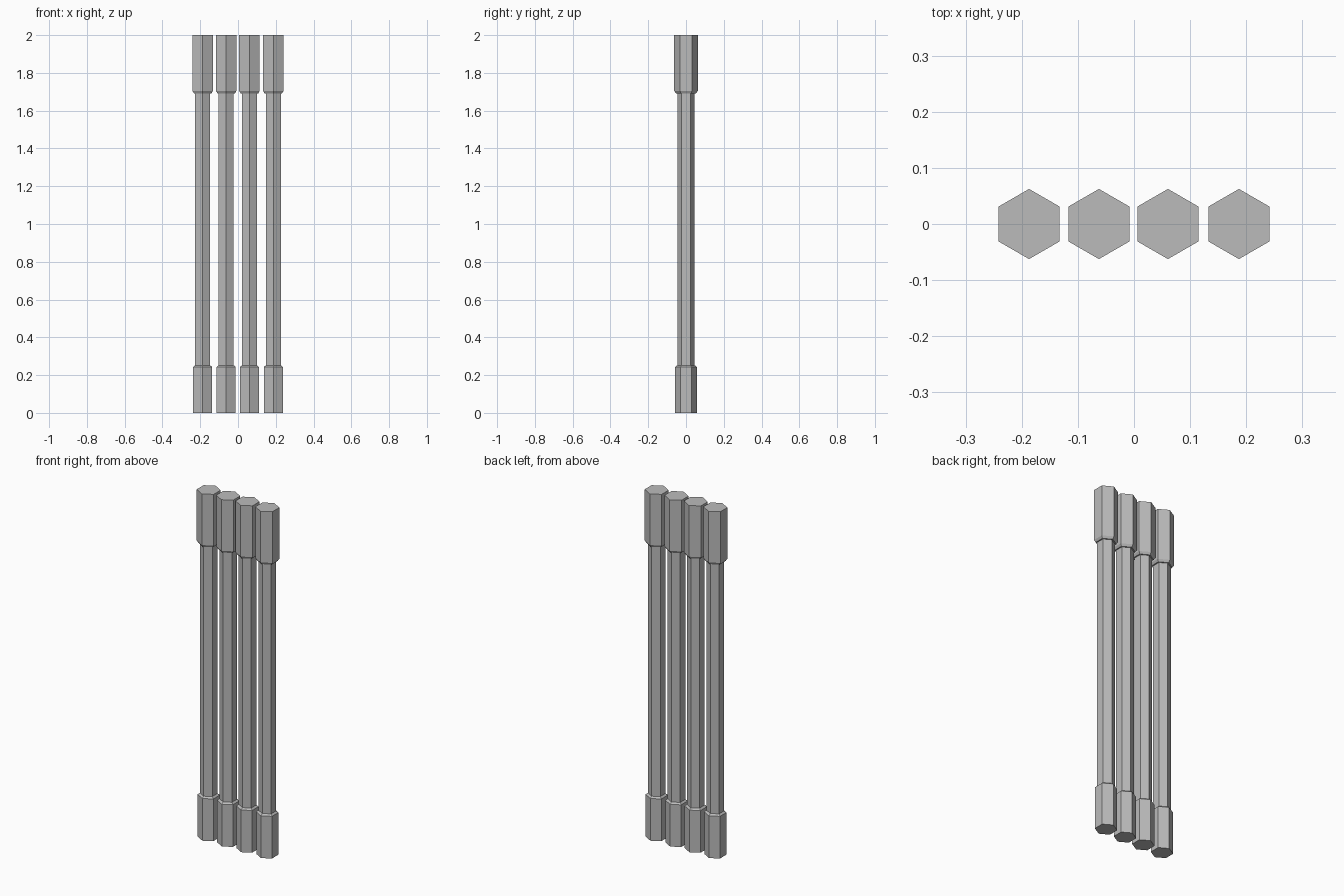
import bpy, bmesh, math

cube = bpy.data.objects.get("Cube")
if cube:
    bpy.data.objects.remove(cube, do_unlink=True)

# Single plain grey
grey = bpy.data.materials.new("plain_grey")
grey.use_nodes = True
colour = (0.5, 0.5, 0.5, 1)
grey.diffuse_color = colour
grey.node_tree.nodes["Principled BSDF"].inputs["Base Color"].default_value = colour

SIDES = 6


def hex_rod(name, x, profile):
    """Stack six-sided rings of (radius, z) into a closed, flat-faced rod."""
    bm = bmesh.new()
    rings = []
    for r, z in profile:
        angles = [math.pi / 2 + i * math.tau / SIDES for i in range(SIDES)]
        rings.append([bm.verts.new((r * math.cos(a), r * math.sin(a), z)) for a in angles])
    for low, high in zip(rings, rings[1:]):
        for i in range(SIDES):
            j = (i + 1) % SIDES
            bm.faces.new((low[i], low[j], high[j], high[i]))
    bm.faces.new(rings[0][::-1])
    bm.faces.new(rings[-1])
    mesh = bpy.data.meshes.new(name)
    bm.to_mesh(mesh)
    bm.free()
    mesh.materials.append(grey)
    obj = bpy.data.objects.new(name, mesh)
    obj.location.x = x
    bpy.context.collection.objects.link(obj)


# Lower sleeve, slim shaft, and upper sleeve with a tapered lip
PROFILE = [
    (0.058, 0), (0.058, 0.243), (0.046, 0.252),
    (0.046, 1.692), (0.054, 1.692), (0.0625, 1.705), (0.0625, 2),
]

# Row of four rods
for number, x in enumerate((-0.187, -0.0625, 0.0605, 0.187), 1):
    hex_rod(f"rod_{number}", x, PROFILE)
